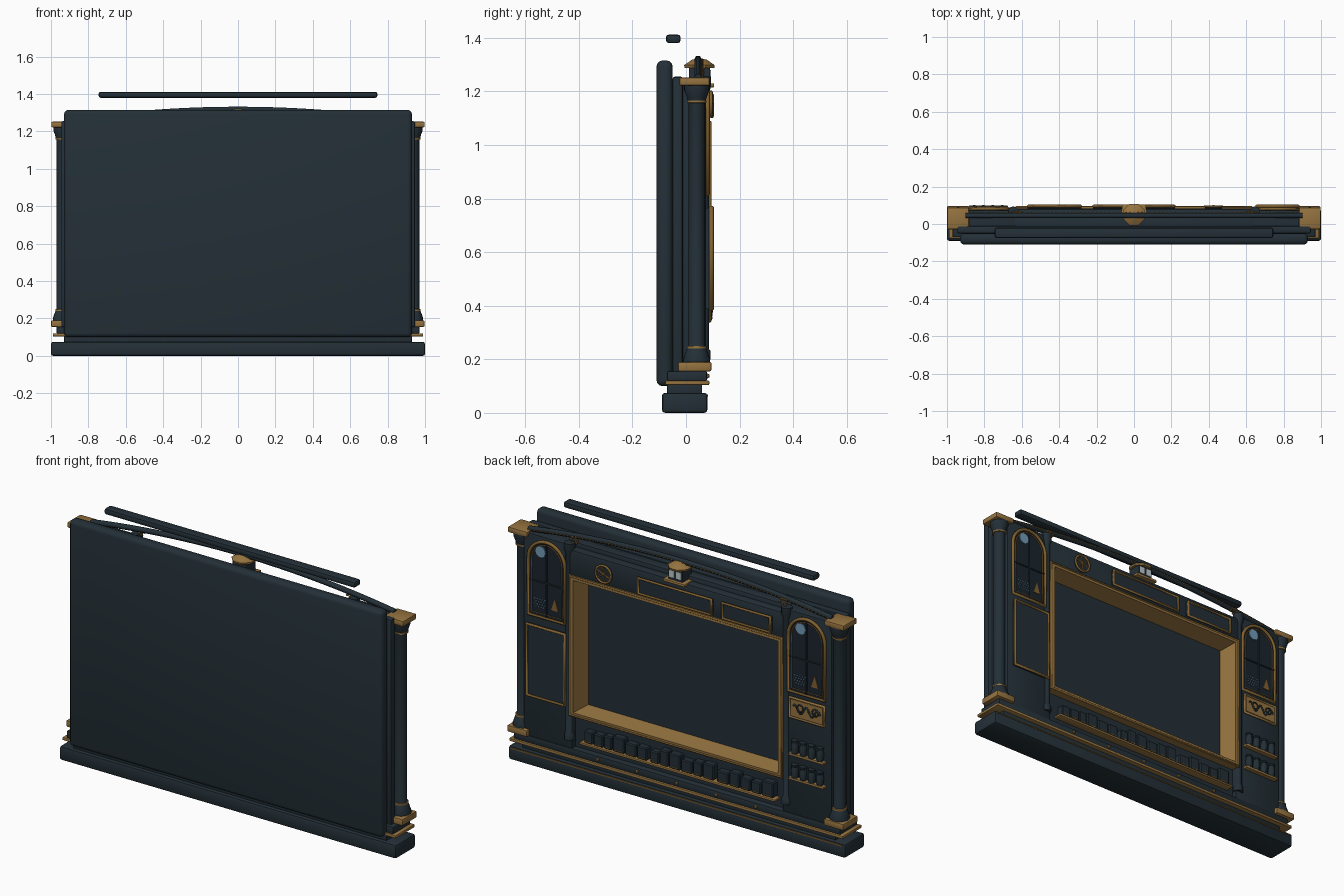
import bpy, bmesh, math, random
from mathutils import Vector, Matrix

if "Cube" in bpy.data.objects:
    bpy.data.objects.remove(bpy.data.objects["Cube"])

random.seed(4)


def mat(name, rgb):
    m = bpy.data.materials.new(name)
    m.diffuse_color = (*rgb, 1)
    m.use_nodes = True
    m.node_tree.nodes["Principled BSDF"].inputs["Base Color"].default_value = m.diffuse_color
    return m


NAVY = mat("dark navy", (0.017, 0.029, 0.038))
GOLD = mat("gold", (0.30, 0.17, 0.05))
BRONZE = mat("bronze", (0.22, 0.12, 0.03))
GLASS = mat("night glass", (0.011, 0.018, 0.026))
BLUE = mat("moon blue", (0.17, 0.33, 0.48))
PALE = mat("pale lamp glow", (0.50, 0.58, 0.60))


def finish(name, bm, m):
    bmesh.ops.recalc_face_normals(bm, faces=bm.faces)
    me = bpy.data.meshes.new(name)
    bm.to_mesh(me)
    bm.free()
    me.materials.append(m)
    ob = bpy.data.objects.new(name, me)
    bpy.context.collection.objects.link(ob)
    return ob


def box(name, x, y, z, m, bevel=0.0, seg=2):
    """Box from (min, max) pairs, with rounded edges."""
    bm = bmesh.new()
    bmesh.ops.create_cube(bm, size=1)
    for v in bm.verts:
        v.co = Vector([(a + b) / 2 + c * (b - a) for c, (a, b) in zip(v.co, (x, y, z))])
    if bevel:
        bmesh.ops.bevel(bm, geom=bm.edges[:], offset=bevel, segments=seg, profile=0.5, affect='EDGES')
    return finish(name, bm, m)


def lathe(name, x, y, profile, m, n=24, turn=0.0):
    """Solid of revolution about a vertical axis, profile of (radius, z)."""
    bm = bmesh.new()
    rings = [[bm.verts.new((x + r * math.cos(turn + i * math.tau / n), y + r * math.sin(turn + i * math.tau / n), z))
              for i in range(n)] for r, z in profile]
    for a, b in zip(rings, rings[1:]):
        for i in range(n):
            bm.faces.new((a[i], a[(i + 1) % n], b[(i + 1) % n], b[i]))
    bm.faces.new(rings[0])
    bm.faces.new(rings[-1])
    return finish(name, bm, m)


def plate(name, pts, y0, y1, m):
    """Flat outline in x, z extruded along y."""
    bm = bmesh.new()
    f = bm.faces.new([bm.verts.new((x, y0, z)) for x, z in pts])
    r = bmesh.ops.extrude_face_region(bm, geom=[f])
    for v in r["geom"]:
        if isinstance(v, bmesh.types.BMVert):
            v.co.y = y1
    return finish(name, bm, m)


def tube(name, pts, y, r, m, cyclic=True):
    cu = bpy.data.curves.new(name, 'CURVE')
    cu.dimensions = '3D'
    cu.bevel_depth, cu.bevel_resolution, cu.use_fill_caps = r, 1, True
    s = cu.splines.new('POLY')
    s.points.add(len(pts) - 1)
    for p, (x, z) in zip(s.points, pts):
        p.co = (x, y, z, 1)
    s.use_cyclic_u = cyclic
    cu.materials.append(m)
    ob = bpy.data.objects.new(name, cu)
    bpy.context.collection.objects.link(ob)


def beads(name, pts, r, m):
    bm = bmesh.new()
    for p in pts:
        bmesh.ops.create_icosphere(bm, subdivisions=1, radius=r, matrix=Matrix.Translation(p))
    return finish(name, bm, m)


def rect(x0, x1, z0, z1):
    return [(x0, z0), (x1, z0), (x1, z1), (x0, z1)]


def circle(cx, cz, r, n=24, a0=0, a1=math.tau):
    return [(cx + r * math.cos(a0 + (a1 - a0) * i / n), cz + r * math.sin(a0 + (a1 - a0) * i / n)) for i in range(n)]


def arch(cx, hw, z0, zs):
    return [(cx + hw, z0)] + circle(cx, zs, hw, 16, 0, math.pi) + [(cx - hw, zs), (cx - hw, z0)]


# stepped base
box("base_plinth", (-1, 1), (-.09, .08), (0, .075), NAVY, .012)
box("base_step", (-.93, .93), (-.07, .06), (.07, .108), NAVY, .004)
box("base_gold_ledge", (-.99, .99), (-.077, .087), (.104, .12), GOLD, .004)
box("base_band", (-.97, .97), (-.07, .078), (.118, .157), NAVY, .006)
beads("base_studs", [(x, .08, .138) for x in (-.47, -.235, 0, .235, .47)], .01, GOLD)
box("base_trim", (-.985, .985), (.076, .083), (.062, .068), BRONZE)

# back panel, top bar and carcass
box("back_panel", (-.93, .93), (-.11, -.05), (.10, 1.315), NAVY, .022, 3)
box("top_bar", (-.745, .745), (-.075, -.02), (1.38, 1.412), NAVY, .011)
box("body_slab", (-.945, .945), (-.05, -.012), (.15, 1.255), NAVY, .008)
box("screen", (-.60, .60), (-.02, 0), (.36, 1.07), NAVY)
box("lower_body", (-.64, .64), (-.02, .045), (.15, .35), NAVY)
box("top_beam", (-.64, .64), (-.02, .082), (1.075, 1.225), NAVY, .012)
box("top_moulding", (-.64, .64), (-.02, .04), (1.2, 1.25), NAVY, .012)

# flared gold screen frame
bm = bmesh.new()
rings = []
for hx, z0, z1, y in ((.635, .335, 1.092, .04), (.635, .335, 1.092, .088), (.608, .358, 1.068, .09), (.58, .375, 1.045, 0)):
    rings.append([bm.verts.new((x, y, z)) for x, z in rect(-hx, hx, z0, z1)])
for a, b in zip(rings, rings[1:]):
    for i in range(4):
        bm.faces.new((a[i], a[(i + 1) % 4], b[(i + 1) % 4], b[i]))
finish("screen_frame", bm, GOLD)
tube("screen_frame_edge", rect(-.63, .63, .342, 1.086), .088, .007, BRONZE)

# towers, pilasters and columns on both sides
for side, s in (("left", -1), ("right", 1)):
    box(side + "_tower", tuple(sorted((s * .625, s * .915))), (-.03, .074), (.15, 1.245), NAVY, .008)
    lathe(side + "_pilaster", s * .645, .066,
          [(.026, .2), (.026, .23), (.019, .24), (.019, 1.19), (.028, 1.22), (.028, 1.255)], NAVY, 12)
    x, y = s * .94, .04
    lathe(side + "_column", x, y, [(.05, .185), (.05, .2), (.043, .222), (.036, .24), (.03, .255), (.03, 1.15),
                                   (.034, 1.165), (.038, 1.18), (.047, 1.205), (.047, 1.225)], NAVY)
    for part, z in (("lower", .245), ("upper", 1.162)):
        lathe(side + "_column_%s_ring" % part, x, y, [(.03, z - .006), (.037, z - .004), (.037, z + .004), (.03, z + .006)], GOLD)
    box(side + "_column_foot", (x - .06, x + .057), (-.03, .095), (.155, .19), GOLD, .006)
    box(side + "_column_cap", (x - .058, x + .058), (-.025, .088), (1.222, 1.252), GOLD, .006)

    # arched night window
    c, y = s * .772, .075
    plate(side + "_window_glass", arch(c, .105, .82, 1.115), y - .002, y + .003, GLASS)
    tube(side + "_window_frame", arch(c, .108, .815, 1.115), .08, .009, BRONZE)
    tube(side + "_window_inner_trim", arch(c, .09, .833, 1.115), .079, .003, BRONZE)
    box(side + "_window_mullion", (c - .003, c + .003), (y, .084), (.82, 1.22), NAVY)
    box(side + "_window_crossbar", (c - .105, c + .105), (y, .084), (1.0, 1.006), NAVY)
    plate(side + "_moon", circle(c + .035, 1.165, .029), y, .082, BLUE)
    beads(side + "_water_glints", [(c + .003 + .015 * i + .007 * (j % 2), .079, .866 + .014 * j)
                                   for i in range(5) for j in range(4)], .0045, BLUE)
    plate(side + "_sail", [(c - .028, .87), (c - .07, .87), (c - .05, .935)], y, .082, BRONZE)

# raised panel below the right window
box("right_lower_panel", (.657, .877), (.07, .093), (.388, .765), NAVY)
tube("right_lower_panel_frame", rect(.655, .879, .386, .767), .095, .009, BRONZE)

# carved plaque and bottle shelves on the left tower
box("plaque", (-.88, -.675), (.07, .085), (.68, .785), NAVY)
tube("plaque_frame", rect(-.88, -.675, .68, .785), .085, .008, GOLD)
box("plaque_face", (-.872, -.683), (.08, .088), (.688, .777), GOLD)
tube("plaque_vine", [(-.86 + .008 * i, .732 + .022 * math.sin(i * .75)) for i in range(21)], .089, .005, NAVY, False)
for cx in (-.83, -.74):
    tube("plaque_curl", circle(cx, .74, .018, 12), .089, .004, NAVY)
for row, z in (("upper", .485), ("lower", .355)):
    box(row + "_shelf", (-.885, -.675), (.06, .098), (z - .008, z + .006), GOLD, .003)
    for i in range(4):
        lathe("%s_bottle_%d" % (row, i), -.705 - .05 * i, .083,
              [(.017, z + .004), (.019, z + .05), (.016, z + .056), (.016, z + .066), (.019, z + .068), (.019, z + .076)], NAVY, 10)

# book shelf below the screen
box("book_shelf", (-.59, .57), (.03, .09), (.198, .21), GOLD, .003)
x, n = .55, 0
while x > -.55:
    w = random.uniform(.045, .07)
    box("book_%d" % n, (x - w, x), (.035, .082), (.21, .21 + random.uniform(.06, .085)), NAVY, .005, 1)
    box("book_label_%d" % n, (x - w * .8, x - w * .2), (.08, .0835), (.217, .221), BRONZE)
    x -= w + (.02 if n % 6 == 5 else .006)
    n += 1

# raised panels and wheel emblem on the top beam
for name, x0, x1 in (("wide_panel", -.22, .22), ("small_panel", -.57, -.28)):
    box(name, (x0, x1), (.07, .093), (1.108, 1.186), NAVY)
    tube(name + "_frame", rect(x0 + .004, x1 - .004, 1.106, 1.188), .096, .008, BRONZE)
ex, ez = .425, 1.152
plate("wheel_disc", circle(ex, ez, .045), .075, .092, NAVY)
tube("wheel_rim", circle(ex, ez, .046), .094, .006, BRONZE)
for i in range(3):
    a = .4 + i * math.pi / 3
    dx, dz = .044 * math.cos(a), .044 * math.sin(a)
    tube("wheel_spoke_%d" % i, [(ex - dx, ez - dz), (ex + dx, ez + dz)], .093, .004, BRONZE, False)
beads("wheel_hub", [(ex, .094, ez)], .01, GOLD)


# arched garland with a string of beads
def arc_z(x):
    return 1.32 - .083 * x * x


xs = [-.9 + .045 * i for i in range(41)]
tube("garland_arc", [(x, arc_z(x)) for x in xs], .045, .014, NAVY, False)
beads("garland_beads", [(-.88 + .022 * i, .06, arc_z(-.88 + .022 * i) - .002) for i in range(81)], .0055, BRONZE)
for s in (-1, 1):
    beads("garland_knot", [(s * .62 + .02 * math.cos(k), .062, 1.27 + .016 * math.sin(k)) for k in range(6)], .008, BRONZE)

# small lantern house in the middle
box("lantern_foot", (-.065, .065), (.0, .105), (1.215, 1.23), GOLD, .004)
box("lantern_house", (-.042, .042), (.012, .09), (1.23, 1.29), NAVY)
for x in (-.021, .021):
    box("lantern_window", (x - .015, x + .015), (.088, .093), (1.243, 1.28), PALE)
lathe("lantern_roof", 0, .05, [(.06, 1.288), (.062, 1.298), (.03, 1.318), (.012, 1.322)], GOLD, 8, math.pi / 8)

# smooth shading with sharp edges kept
bpy.ops.object.select_all(action='DESELECT')
for ob in bpy.context.scene.objects:
    if ob.type == 'MESH':
        ob.select_set(True)
        bpy.context.view_layer.objects.active = ob
bpy.ops.object.shade_smooth_by_angle(angle=math.radians(35))
